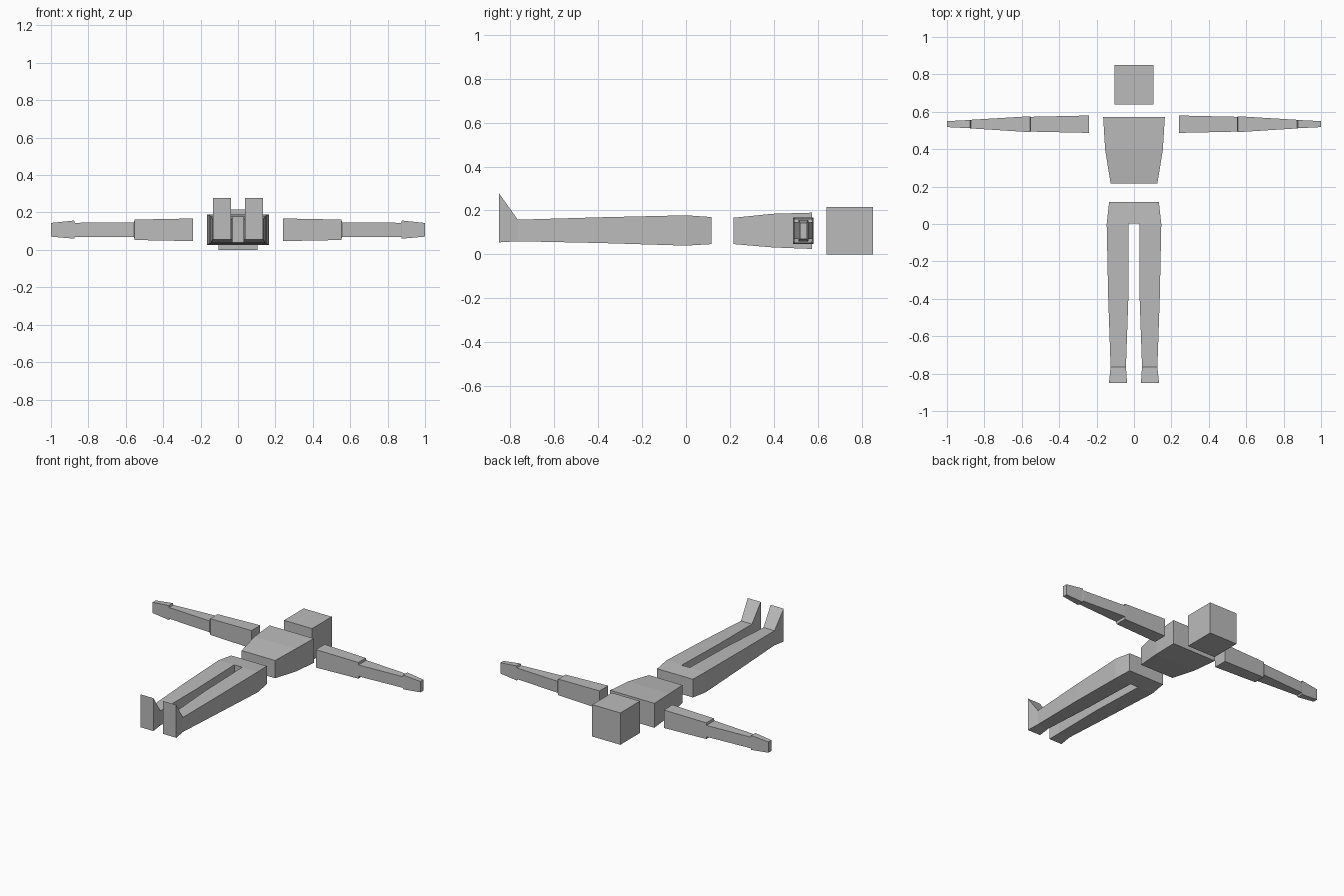
import bpy
import bmesh

cube = bpy.data.objects.get("Cube")
if cube:
    bpy.data.objects.remove(cube, do_unlink=True)

grey = bpy.data.materials.new("plain grey")
grey.use_nodes = True
GREY = (0.5, 0.5, 0.5, 1)
grey.diffuse_color = GREY
grey.node_tree.nodes["Principled BSDF"].inputs["Base Color"].default_value = GREY


def loft(name, rings, axis):
    """Join rectangles along an axis: (position, a0, a1, z0, z1)."""
    bm = bmesh.new()
    loops = []
    for p, a0, a1, z0, z1 in rings:
        corners = ((a0, z0), (a1, z0), (a1, z1), (a0, z1))
        loops.append([bm.verts.new((p, a, z) if axis == "x" else (a, p, z))
                      for a, z in corners])
    for r, s in zip(loops, loops[1:]):
        for i in range(4):
            j = (i + 1) % 4
            bm.faces.new((r[i], r[j], s[j], s[i]))
    bm.faces.new(loops[0])
    bm.faces.new(loops[-1])
    bmesh.ops.recalc_face_normals(bm, faces=bm.faces)
    mesh = bpy.data.meshes.new(name)
    bm.to_mesh(mesh)
    bm.free()
    mesh.materials.append(grey)
    obj = bpy.data.objects.new(name, mesh)
    bpy.context.collection.objects.link(obj)
    return obj


def symmetric(rings):
    return [(y, -w, w, z0, z1) for y, w, z0, z1 in rings]


# Head and torso
loft("head", symmetric([(0.64, 0.105, 0, 0.215), (0.85, 0.105, 0, 0.215)]), "y")
loft("torso", symmetric([(0.217, 0.125, 0.047, 0.167),
                         (0.395, 0.154, 0.032, 0.185),
                         (0.573, 0.165, 0.025, 0.19)]), "y")

# Arms with stepped elbow and wrist
for side, name in ((1, "left_arm"), (-1, "right_arm")):
    rings = [(0.24, 0.487, 0.58, 0.047, 0.168),
             (0.553, 0.494, 0.573, 0.053, 0.162),
             (0.556, 0.491, 0.576, 0.07, 0.147),
             (0.872, 0.511, 0.557, 0.07, 0.145),
             (0.876, 0.512, 0.556, 0.06, 0.157),
             (1.0, 0.518, 0.55, 0.071, 0.144)]
    loft(name, [(side * r[0], *r[1:]) for r in rings], "x")

# Hips, legs and upturned feet, split by a tapered gap
legs = loft("legs", symmetric([(0.117, 0.133, 0.047, 0.17),
                               (0, 0.146, 0.04, 0.178),
                               (-0.39, 0.138, 0.052, 0.169),
                               (-0.765, 0.125, 0.06, 0.158),
                               (-0.85, 0.134, 0.055, 0.277)]), "y")
gap = loft("leg_gap_cutter", symmetric([(0.003, 0.03, -0.2, 0.5),
                                        (-0.39, 0.03, -0.2, 0.5),
                                        (-0.765, 0.043, -0.2, 0.5),
                                        (-0.85, 0.037, -0.2, 0.5),
                                        (-0.9, 0.037, -0.2, 0.5)]), "y")
gap.hide_render = True
cut = legs.modifiers.new("gap", "BOOLEAN")
cut.operation = "DIFFERENCE"
cut.solver = "EXACT"
cut.object = gap
bpy.context.view_layer.objects.active = legs
bpy.ops.object.modifier_apply(modifier=cut.name)
bpy.data.objects.remove(gap, do_unlink=True)
